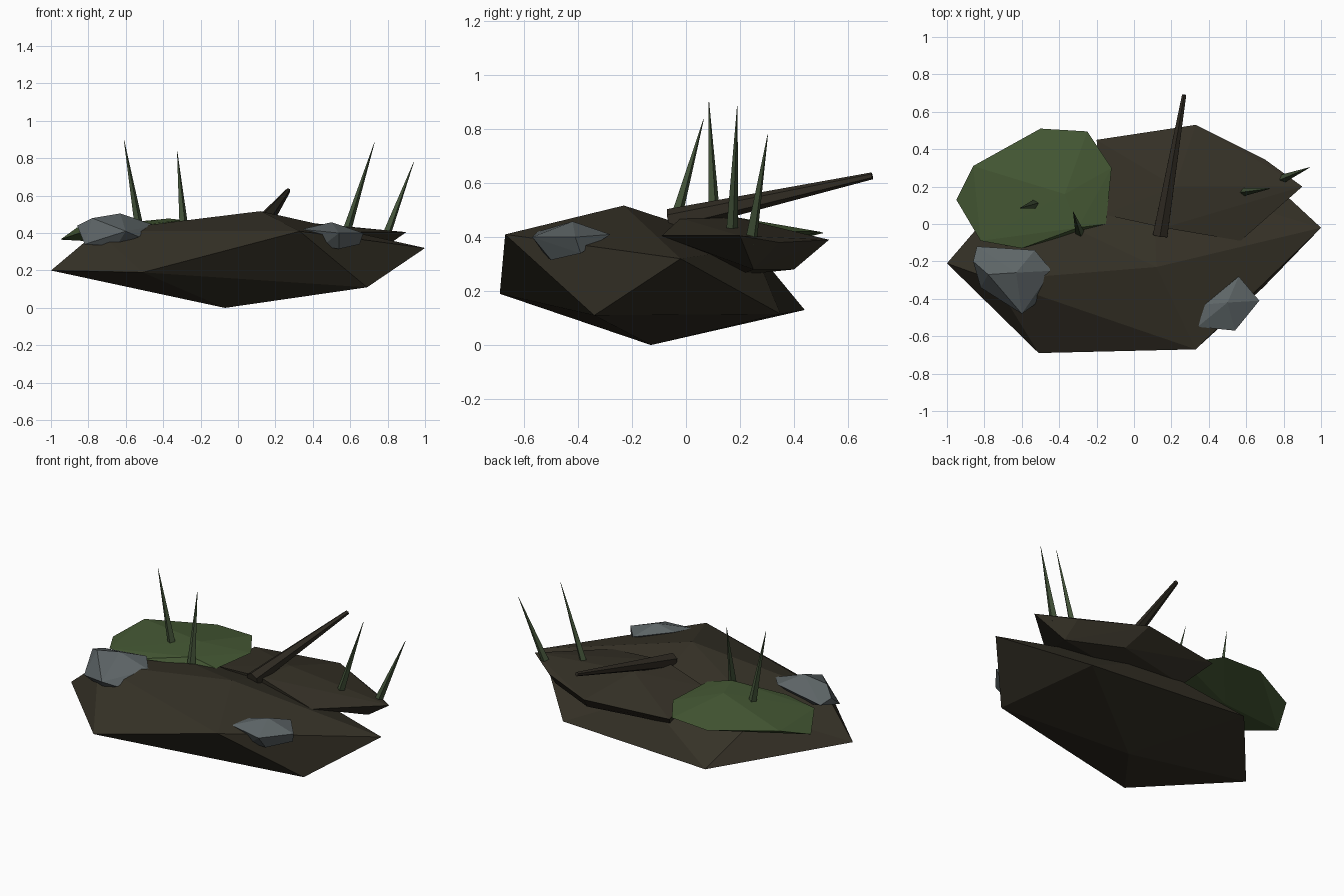
import bpy, bmesh
from mathutils import Vector

cube = bpy.data.objects.get("Cube")
if cube:
    bpy.data.objects.remove(cube)


def material(name, color):
    mat = bpy.data.materials.new(name)
    mat.use_nodes = True
    mat.diffuse_color = (*color, 1)
    node = next(n for n in mat.node_tree.nodes if n.type == "BSDF_PRINCIPLED")
    node.inputs["Base Color"].default_value = (*color, 1)
    node.inputs["Roughness"].default_value = 1
    return mat


earth = material("dark earth", (0.036, 0.031, 0.02))
wood = material("dark wood", (0.03, 0.025, 0.017))
moss = material("moss green", (0.06, 0.1, 0.035))
grass = material("grass green", (0.055, 0.085, 0.04))
stone = material("grey stone", (0.11, 0.13, 0.135))


def finish(name, bm, mat):
    bmesh.ops.recalc_face_normals(bm, faces=bm.faces)
    mesh = bpy.data.meshes.new(name)
    bm.to_mesh(mesh)
    bm.free()
    mesh.materials.append(mat)
    obj = bpy.data.objects.new(name, mesh)
    bpy.context.collection.objects.link(obj)
    return obj


def faceted_lump(name, points, mat):
    """Flat-faced boulder wrapped around a few corner points."""
    bm = bmesh.new()
    for p in points:
        bm.verts.new(p)
    result = bmesh.ops.convex_hull(bm, input=bm.verts)
    loose = [v for v in bm.verts if not v.link_faces]
    bmesh.ops.delete(bm, geom=loose, context="VERTS")
    return finish(name, bm, mat)


def spike(name, base, tip, base_radius, tip_radius, sides, mat):
    """Tapered shaft from base to tip."""
    base, tip = Vector(base), Vector(tip)
    axis = tip - base
    bm = bmesh.new()
    bmesh.ops.create_cone(bm, cap_ends=True, segments=sides, radius1=base_radius,
                          radius2=tip_radius, depth=axis.length)
    turn = axis.to_track_quat("Z", "Y")
    for v in bm.verts:
        v.co = turn @ v.co + (base + tip) / 2
    return finish(name, bm, mat)


# Large mound: bottom, lower ring, upper ring, top
faceted_lump("main_mound", [
    (-0.07, -0.13, 0),
    (0.69, -0.34, 0.11), (-0.51, -0.69, 0.19), (-1, -0.21, 0.2),
    (-0.44, 0.44, 0.13), (0.6, 0.35, 0.115),
    (0.33, -0.67, 0.41), (-0.75, -0.3, 0.41), (-0.58, 0.1, 0.38),
    (0.1, 0.25, 0.36), (1, -0.02, 0.32),
    (0.12, -0.23, 0.517)], earth)

# Smaller slab resting on the back of the mound
faceted_lump("back_slab", [
    (0.3, 0.2, 0.26),
    (0.72, 0.25, 0.28), (0.4, 0.4, 0.28), (-0.1, 0.3, 0.27),
    (0.57, -0.09, 0.405), (0.9, 0.2, 0.405), (0.7, 0.345, 0.38),
    (0.33, 0.53, 0.39), (-0.2, 0.45, 0.38), (-0.16, 0.05, 0.42),
    (0.16, -0.02, 0.47), (0.22, 0.2, 0.47)], earth)

# Flat moss cushion
faceted_lump("moss_patch", [
    (-0.95, 0.13, 0.365), (-0.86, 0.31, 0.43), (-0.5, 0.51, 0.415),
    (-0.25, 0.495, 0.42), (-0.12, 0.3, 0.42), (-0.15, 0, 0.43),
    (-0.6, -0.13, 0.42), (-0.82, -0.09, 0.41),
    (-0.37, 0.16, 0.478), (-0.3, -0.02, 0.47), (-0.5, 0.2, 0.34)], moss)

# Stones
faceted_lump("right_stone", [
    (-0.84, -0.12, 0.42), (-0.53, -0.14, 0.46), (-0.44, -0.25, 0.44),
    (-0.53, -0.43, 0.38), (-0.6, -0.48, 0.41), (-0.82, -0.34, 0.34),
    (-0.86, -0.2, 0.44), (-0.63, -0.26, 0.505), (-0.78, -0.27, 0.48),
    (-0.65, -0.4, 0.33), (-0.65, -0.25, 0.33)], stone)
faceted_lump("left_stone", [
    (0.56, -0.28, 0.41), (0.67, -0.41, 0.4), (0.54, -0.57, 0.4),
    (0.34, -0.55, 0.42), (0.38, -0.43, 0.43), (0.5, -0.42, 0.458),
    (0.65, -0.39, 0.34), (0.54, -0.5, 0.315), (0.45, -0.52, 0.33)], stone)

# Dead branch
spike("branch", (0.14, -0.06, 0.46), (0.268, 0.69, 0.627), 0.045, 0.013, 6, wood)

# Grass blades
blades = [((-0.53, 0.107, 0.44), (-0.61, 0.085, 0.9)),
          ((-0.29, -0.045, 0.44), (-0.325, 0.065, 0.835)),
          ((0.575, 0.17, 0.39), (0.73, 0.19, 0.885)),
          ((0.79, 0.24, 0.38), (0.94, 0.303, 0.78))]
for i, (base, tip) in enumerate(blades):
    spike(f"grass_blade_{i + 1}", base, tip, 0.024, 0.001, 4, grass)
